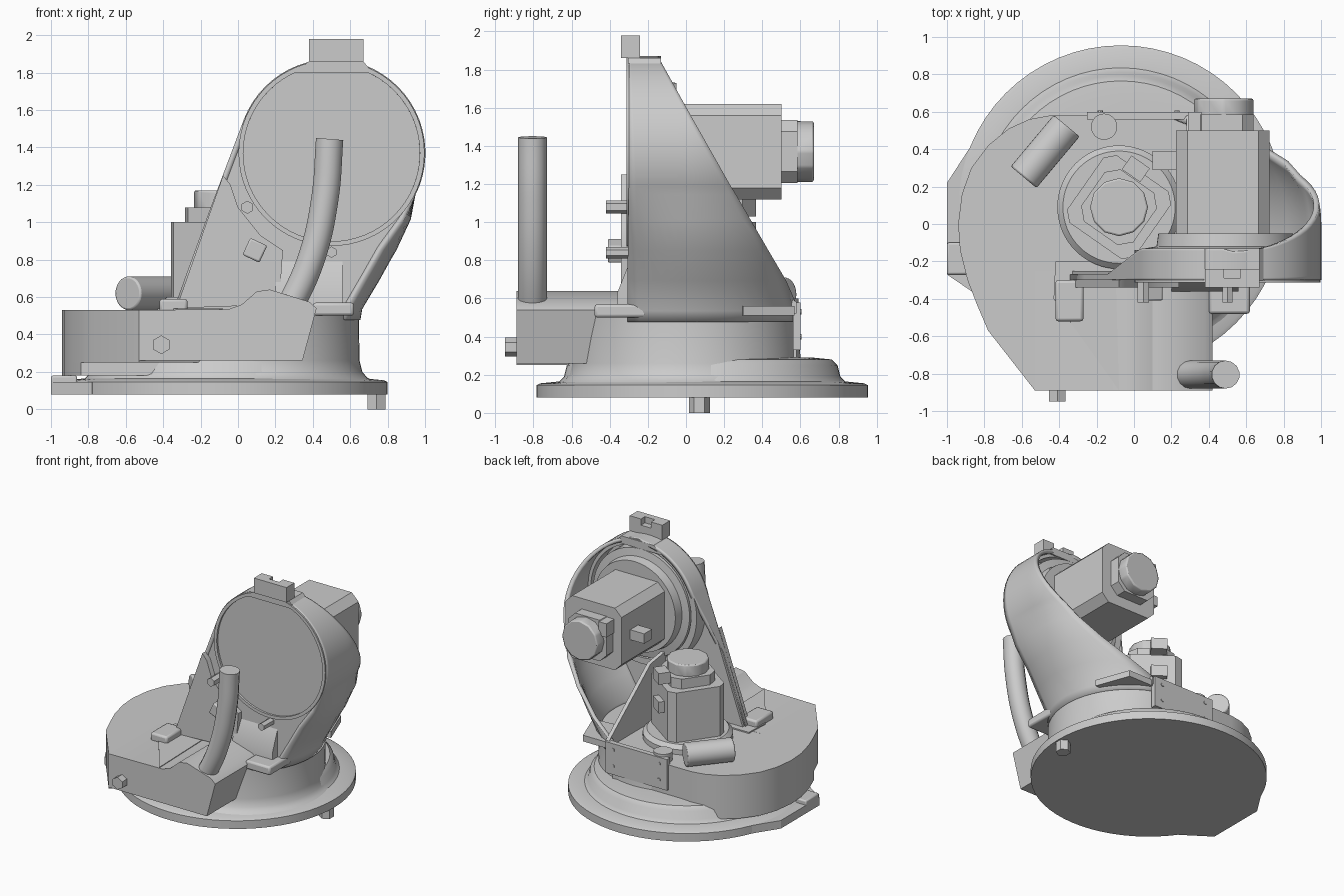
import bpy, bmesh
from math import radians, cos, sin, sqrt, pi
from mathutils import Vector, Matrix

cube = bpy.data.objects.get("Cube")
if cube:
    bpy.data.objects.remove(cube, do_unlink=True)

GREY = (0.6, 0.6, 0.6, 1)
metal = bpy.data.materials.new("light_grey_metal")
metal.use_nodes = True
metal.diffuse_color = GREY
metal.node_tree.nodes["Principled BSDF"].inputs["Base Color"].default_value = GREY
PLACE = {'x': lambda p, d: (d, p[0], p[1]), 'y': lambda p, d: (p[0], d, p[1]), 'z': lambda p, d: (p[0], p[1], d)}


def finish(bm, name, bevel=0, solid=0):
    """Turn a bmesh into a shaded object."""
    bmesh.ops.recalc_face_normals(bm, faces=bm.faces)
    mesh = bpy.data.meshes.new(name)
    bm.to_mesh(mesh)
    bm.free()
    mesh.materials.append(metal)
    ob = bpy.data.objects.new(name, mesh)
    bpy.context.collection.objects.link(ob)
    bpy.ops.object.select_all(action='DESELECT')
    ob.select_set(True)
    bpy.context.view_layer.objects.active = ob
    bpy.ops.object.shade_smooth_by_angle(angle=radians(32))
    if solid:
        m = ob.modifiers.new("thickness", 'SOLIDIFY')
        m.thickness, m.offset = solid, 0
    if bevel:
        m = ob.modifiers.new("edge", 'BEVEL')
        m.width, m.segments = bevel, 2
    return ob


def prism(name, pts, lo, hi, axis='z', bevel=0):
    """Extrude a flat outline along an axis."""
    bm = bmesh.new()
    f = bm.faces.new([bm.verts.new(PLACE[axis](p, lo)) for p in pts])
    new = bmesh.ops.extrude_face_region(bm, geom=[f])["geom"]
    shift = Vector(PLACE[axis]((0, 0), hi - lo))
    bmesh.ops.translate(bm, vec=shift, verts=[v for v in new if isinstance(v, bmesh.types.BMVert)])
    return finish(bm, name, bevel)


def box(name, x, y, z, turn=0, axis='Z', bevel=0):
    bm = bmesh.new()
    bmesh.ops.create_cube(bm, size=1)
    mid = Vector([(a + b) / 2 for a, b in (x, y, z)])
    size = Matrix.Diagonal([b - a for a, b in (x, y, z)]).to_4x4()
    bm.transform(Matrix.Translation(mid) @ Matrix.Rotation(radians(turn), 4, axis) @ size)
    return finish(bm, name, bevel)


def rod(name, r, a, b, sides=32, bevel=0):
    """Cylinder between two points."""
    a, b = Vector(a), Vector(b)
    bm = bmesh.new()
    bmesh.ops.create_cone(bm, cap_ends=True, segments=sides, radius1=r, radius2=r, depth=(b - a).length)
    bm.transform(Matrix.Translation((a + b) / 2) @ (b - a).to_track_quat('Z', 'Y').to_matrix().to_4x4())
    return finish(bm, name, bevel)


def lathe(name, profile, centre, axis='z', steps=64):
    """Spin (radius, height) points around an axis."""
    bm = bmesh.new()
    rings = []
    for i in range(steps):
        c, s = cos(2 * pi * i / steps), sin(2 * pi * i / steps)
        rings.append([bm.verts.new(PLACE[axis]((r * c, r * s), h)) for r, h in profile])
    for i in range(steps):
        p, q = rings[i], rings[(i + 1) % steps]
        for j in range(len(profile) - 1):
            bm.faces.new((p[j], p[j + 1], q[j + 1], q[j]))
    if profile[0] == profile[-1]:
        bmesh.ops.remove_doubles(bm, verts=bm.verts, dist=1e-5)
    else:
        bm.faces.new([r[0] for r in rings])
        bm.faces.new([r[-1] for r in rings])
    bmesh.ops.translate(bm, vec=centre, verts=bm.verts)
    return finish(bm, name)


def chamfered(cx, cy, w, h, c, turn=0):
    """Outline of a rectangle with cut corners."""
    t = radians(turn)
    pts = [(w, c - h), (w, h - c), (w - c, h), (c - w, h), (-w, h - c), (-w, c - h), (c - w, -h), (w - c, -h)]
    return [(cx + x * cos(t) - y * sin(t), cy + x * sin(t) + y * cos(t)) for x, y in pts]


# Foot: stepped flange, side tab, locating pin
lathe("foot_flange", [(.87, .08), (.87, .145), (.85, .155), (.75, .165), (.725, .19), (.71, .25),
                      (.68, .28), (.58, .29)], (-.07, .085, 0))
prism("foot_tab", [(-1, .22), (-1, -.27), (-.78, -.42), (-.6, -.3), (-.6, .4), (-.87, .42)], .08, .145)
box("foot_tab_pad", (-1, -.86), (-.27, -.1), (.12, .18), bevel=.01)
rod("locating_pin", .055, (.74, .07, 0), (.74, .07, .1), 6)

# Turning column and the deck beside it
lathe("column", [(.68, .15), (.64, .17), (.615, .2), (.6, .26), (.595, .53)], (.05, 0, 0))
rear_edge = [(-.84, -.43), (-.89, -.3), (-.93, -.14), (-.94, 0), (-.92, .16), (-.87, .3), (-.78, .42),
             (-.67, .51), (-.56, .56), (-.45, .58), (.25, .58)]
prism("deck", [(-.53, -.89), (-.78, -.57)] + rear_edge + [(.3, -.3), (-.2, -.6)], .25, .53)
prism("deck_lower", [(-.6, -.5)] + rear_edge + [(.3, -.3), (-.2, -.57)], .18, .3)
prism("front_housing", [(-.53, .26), (-.53, .53), (-.05, .535), (.02, .56), (.1, .63), (.17, .64),
                        (.38, .575), (.42, .54), (.345, .26)], -.89, -.25, 'y')
prism("housing_corner", [(-.08, -.89), (-.43, -.4), (-.42, -.2), (-.1, -.2)], .5, .54)
rod("housing_bolt", .05, (-.41, -.95, .345), (-.41, -.88, .345), 6)
box("back_cover", (-.25, .3), (.56, .6), (.33, .58))
for x in (-.18, .23):
    for z in (.4, .53):
        rod("cover_screw", .014, (x, .595, z), (x, .606, z), 8)

# Arm outline: straight sides running into a round head
CX, CZ, R = .5, 1.37, .487
arc = [(CX + R * cos(radians(a)), CZ + R * sin(radians(a))) for a in range(159, -28, -6)]
outline = [(-.34, .5), (-.25, .75), (-.13, 1.08)] + arc + [(.91, 1.02), (.835, .86), (.745, .7), (.65, .54),
                                                           (.64, .48)]

# Arm side wall, cut off along a slope and curling round the column
bm = bmesh.new()
STEPS = 14
grid = []
for x, z in outline:
    shallow = -.27 + .14 * max(0, min(1, (x + .12) / .17))
    end = shallow if x < CX else max(-.15, min(.58, .58 - (z - .58) * .57))
    neck = max(0, min(1, (1.15 - z) / .3))
    row = []
    for j in range(STEPS + 1):
        y = -.3 + (end + .3) * j / STEPS
        curl = (.6 - sqrt(.36 - y * y)) * (1 if y > 0 else neck) if x > CX else 0
        row.append(bm.verts.new((x - curl, y, z)))
    grid.append(row)
for p, q in zip(grid, grid[1:]):
    for j in range(STEPS):
        bm.faces.new((p[j], p[j + 1], q[j + 1], q[j]))
front_edge = [(row[0].co.x, row[0].co.z) for row in grid]
finish(bm, "arm_side_wall", solid=.03)

# Arm front, head ring, stop block, left web and inner rib
prism("arm_front", front_edge, -.295, -.25, 'y')
ring = [(R - .015, -.312), (R + .01, -.312), (R + .01, -.14), (R - .04, -.14), (R - .04, -.28),
        (R - .015, -.28), (R - .015, -.312)]
lathe("head_ring", ring, (CX, 0, CZ), 'y')
prism("stop_block", [(.38, 1.85), (.38, 1.98), (.48, 1.98), (.48, 1.93), (.57, 1.93), (.57, 1.98),
                     (.67, 1.98), (.67, 1.85)], -.3, -.24, 'y')
box("stop_block_face", (.38, .67), (-.34, -.29), (1.86, 1.98))
prism("stop_block_foot", [(.3, 1.8), (.38, 1.86), (.67, 1.86), (.72, 1.8)], -.305, -.13, 'y')
prism("left_web", [(-.33, .54), (-.08, 1.25), (-.04, 1.2), (0, 1.08), (.12, .93), (.24, .85), (.22, .56)],
      -.34, -.25, 'y')
prism("neck_shelf", [(-.27, .5), (-.27, .84), (-.3, .78), (-.36, .63), (-.36, .5)], .2, .56, 'x')
prism("inner_rib", [(.58, .52), (.58, .58), (.05, 1), (-.28, 1.05), (-.28, .52)], .28, .31, 'x')
for x, z, r in ((.05, 1.08, .035), (.5, .84, .03)):
    rod("arm_bolt", r, (x, -.42, z), (x, -.28, z), 6)
box("arm_lug", (.04, .14), (-.41, -.3), (.8, .9), 25, 'Y', .01)

# Clamping ears round the foot of the arm
box("left_ear", (-.42, -.27), (-.52, -.3), (.52, .59), bevel=.015)
box("right_front_ear", (.4, .62), (-.48, -.16), (.5, .57), bevel=.015)
prism("right_back_ear", [(.25, .57), (.52, .57), (.62, .3), (.45, .28)], .51, .56)

# Upper motor, lying along y
lathe("upper_motor_flange", [(.43, -.26), (.43, -.13), (.37, -.12), (.36, -.05), (.2, -.05)], (CX - .01, 0, CZ), 'y')
prism("upper_motor_body", chamfered(.475, 1.37, .25, .25, .06), -.06, .5, 'y')
prism("upper_motor_collar", chamfered(.47, 1.37, .17, .165, .06), .5, .585, 'y')
rod("upper_motor_cap", .16, (.48, .55, 1.37), (.48, .67, 1.37), 12, .01)
box("upper_motor_plug", (.29, .36), (.5, .6), (1.42, 1.53))
box("upper_motor_socket", (.1, .25), (.29, .39), (1.34, 1.42))

# Lower motor, standing on the column
MX, MY = -.08, .09
lathe("lower_motor_flange", [(.33, .5), (.33, .57), (.3, .6), (.15, .6)], (MX, MY, 0))
prism("lower_motor_body", chamfered(MX, MY, .22, .22, .05, 55), .55, 1)
prism("lower_motor_collar", chamfered(MX, MY, .17, .17, .06, 55), 1, 1.08)
rod("lower_motor_cap", .155, (MX, MY, 1.05), (MX, MY, 1.17), 12, .01)
for z in (.8, 1.03):
    box("lower_motor_plug", (-.05, .07), (.25, .34), (z, z + .09), -35)

# Canister, cable gland and cable hose
rod("canister", .09, (-.59, .25, .62), (-.36, .525, .62), 32, .01)
rod("cable_gland", .07, (-.16, .52, .5), (-.16, .52, .6))
curve = bpy.data.curves.new("cable_hose", 'CURVE')
curve.dimensions, curve.bevel_depth, curve.bevel_resolution = '3D', .075, 5
curve.use_fill_caps = True
path = curve.splines.new('BEZIER')
route = [(.24, .47), (.39, .8), (.465, 1.13), (.49, 1.445)]
path.bezier_points.add(len(route) - 1)
for p, (x, z) in zip(path.bezier_points, route):
    p.co = (x, -.805, z)
    p.handle_left_type = p.handle_right_type = 'AUTO'
curve.materials.append(metal)
hose = bpy.data.objects.new("cable_hose", curve)
bpy.context.collection.objects.link(hose)
